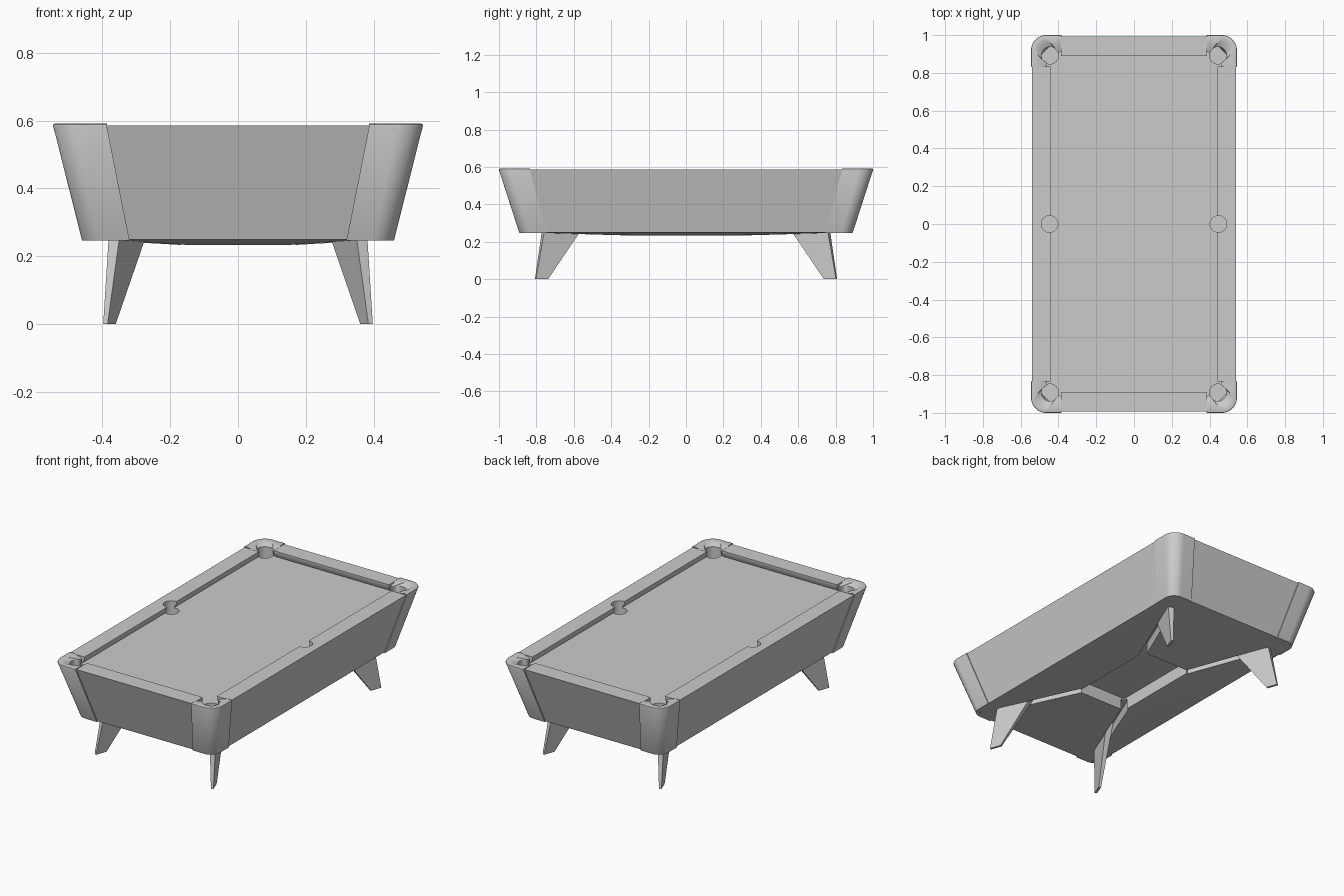
import bpy, bmesh
from math import sin, cos, radians
from mathutils import Vector

if "Cube" in bpy.data.objects:
    bpy.data.objects.remove(bpy.data.objects["Cube"])

SIGNS = [(1, 1), (-1, 1), (-1, -1), (1, -1)]
BED_Z, TOP_Z = 0.545, 0.586


def make_object(name, verts, faces):
    mesh = bpy.data.meshes.new(name)
    bm = bmesh.new()
    vs = [bm.verts.new(v) for v in verts]
    for f in faces:
        bm.faces.new([vs[i] for i in f])
    bmesh.ops.remove_doubles(bm, verts=bm.verts, dist=1e-5)
    bmesh.ops.recalc_face_normals(bm, faces=bm.faces)
    bm.to_mesh(mesh)
    bm.free()
    ob = bpy.data.objects.new(name, mesh)
    bpy.context.collection.objects.link(ob)
    return ob


def loft(name, rings, caps=True, closed=True):
    n = len(rings[0])
    faces = []
    for r in range(len(rings) - 1):
        for i in range(n if closed else n - 1):
            j = (i + 1) % n
            faces.append((r*n + i, r*n + j, (r+1)*n + j, (r+1)*n + i))
    if caps:
        faces += [tuple(range(n)), tuple(range((len(rings)-1)*n, len(rings)*n))]
    return make_object(name, [p for r in rings for p in r], faces)


def rect(hx, hy, z):
    return [(sx*hx, sy*hy, z) for sx, sy in SIGNS]


def circle(cx, cy, r, z, n=32):
    return [(cx + r*cos(radians(360*i/n)), cy + r*sin(radians(360*i/n)), z) for i in range(n)]


def chamfered(hx, hy, c, z):
    pts = []
    for k, (sx, sy) in enumerate(SIGNS):
        pair = [(sx*hx, sy*(hy-c), z), (sx*(hx-c), sy*hy, z)]
        pts += pair if k % 2 == 0 else pair[::-1]
    return pts


def cut(target, cutter):
    cutter.hide_render = True
    mod = target.modifiers.new("cut", 'BOOLEAN')
    mod.operation, mod.solver, mod.object = 'DIFFERENCE', 'EXACT', cutter
    bpy.context.view_layer.objects.active = target
    bpy.ops.object.modifier_apply(modifier=mod.name)
    bpy.data.objects.remove(cutter)


def smooth(ob, angle=35):
    bpy.ops.object.select_all(action='DESELECT')
    ob.select_set(True)
    bpy.context.view_layer.objects.active = ob
    bpy.ops.object.shade_smooth_by_angle(angle=radians(angle))


# Cabinet: tapered tub whose underside sags to a central rectangle
verts = (chamfered(0.54, 0.992, 0.08, TOP_Z) + chamfered(0.455, 0.885, 0.06, 0.25)
         + rect(0.165, 0.285, 0.233))
faces = [tuple(range(8)), (16, 17, 18, 19)]
faces += [(i, (i+1) % 8, 8 + (i+1) % 8, 8 + i) for i in range(8)]
for k in range(4):
    faces.append((8 + 2*k, 9 + 2*k, 16 + k))
    faces.append((9 + 2*k, 8 + (2*k + 2) % 8, 16 + (k+1) % 4, 16 + k))
cabinet = make_object("cabinet", verts, faces)

# Playing bed with undercut cushions
cut(cabinet, loft("bed_cutter", [rect(0.458, 0.905, BED_Z), rect(0.443, 0.89, 0.572),
                                 rect(0.443, 0.89, 0.7)]))
# Corner seats for the castings and six pockets
for sx, sy in SIGNS:
    seat = [[(sx*x, sy*y, z) for x, y in ((0.387, 0.835), (0.7, 0.835), (0.7, 1.2), (0.387, 1.2))]
            for z in (BED_Z, 0.7)]
    cut(cabinet, loft("seat_cutter", seat))
    cut(cabinet, loft("pocket_cutter", [circle(sx*0.445, sy*0.893, 0.046, z) for z in (0.46, 0.7)]))
for sx in (1, -1):
    cut(cabinet, loft("pocket_cutter", [circle(sx*0.447, 0, 0.044, z) for z in (0.46, 0.7)]))

# Underside recess and diagonal slots running out to the legs
cut(cabinet, loft("recess_cutter", [rect(0.17, 0.29, z) for z in (0.15, 0.31)]))
for sx, sy in SIGNS:
    a, b = Vector((0.16, 0.268)), Vector((0.36, 0.75))
    d = (b - a).normalized()
    p = Vector((d.y, -d.x)) * 0.02
    loop = [a + p, b + p, b - p, a - p]
    cut(cabinet, loft("slot_cutter", [[(sx*v.x, sy*v.y, z) for v in loop] for z in (0.15, 0.3)]))
smooth(cabinet)


# Corner castings: rounded tapered shells dished towards the pocket
def corner_path(x0, y0, hx, hy, r, z, steps=14):
    arc = [(hx - r + r*cos(radians(90 - 90*i/steps)), hy - r + r*sin(radians(90 - 90*i/steps)))
           for i in range(steps + 1)]
    pts = [(x0, hy - 0.012), (x0, hy)] + arc + [(hx, y0), (hx - 0.012, y0)]
    return [Vector((x, y, z)) for x, y in pts]


def pocket_path(z, steps=14):
    arc = [(0.445 + 0.045*cos(radians(160 - 230*i/steps)),
            0.893 + 0.045*sin(radians(160 - 230*i/steps))) for i in range(steps + 1)]
    pts = [(0.387, 0.91)] * 2 + arc + [(0.462, 0.835)] * 2
    return [Vector((x, y, z)) for x, y in pts]


lip = corner_path(0.387, 0.835, 0.540, 0.995, 0.076, 0.591)
rim = pocket_path(0.572)
mid = [a.lerp(b, 0.5) for a, b in zip(lip, rim)]
for v in mid:
    v.z = 0.586
rings = [corner_path(0.32, 0.745, 0.44, 0.87, 0.05, 0.247),
         corner_path(0.32, 0.745, 0.46, 0.891, 0.062, 0.247),
         corner_path(0.387, 0.835, 0.545, 1.0, 0.08, 0.584),
         corner_path(0.387, 0.835, 0.5435, 0.9985, 0.079, 0.589),
         lip, mid, rim, pocket_path(0.50)]
for k, (sx, sy) in enumerate(SIGNS):
    ob = loft(f"corner_casting_{k+1}", [[(sx*v.x, sy*v.y, v.z) for v in r] for r in rings],
              caps=False, closed=False)
    smooth(ob, 40)

# Legs: splayed tapering blades pointing along the diagonal slots
perp = Vector((0.923, -0.385, 0))
foot = [Vector((0.391, 0.805, 0)), Vector((0.367, 0.74, 0))]
head = [Vector((0.366, 0.765, 0.25)), Vector((0.29, 0.575, 0.25))]
head = [h + (h - f) * 0.2 for h, f in zip(head, foot)]


def blade(pair, half):
    return [pair[0] + perp*half, pair[1] + perp*half, pair[1] - perp*half, pair[0] - perp*half]


for k, (sx, sy) in enumerate(SIGNS):
    loft(f"leg_{k+1}", [[(sx*v.x, sy*v.y, v.z) for v in ring]
                        for ring in (blade(foot, 0.007), blade(head, 0.019))])
